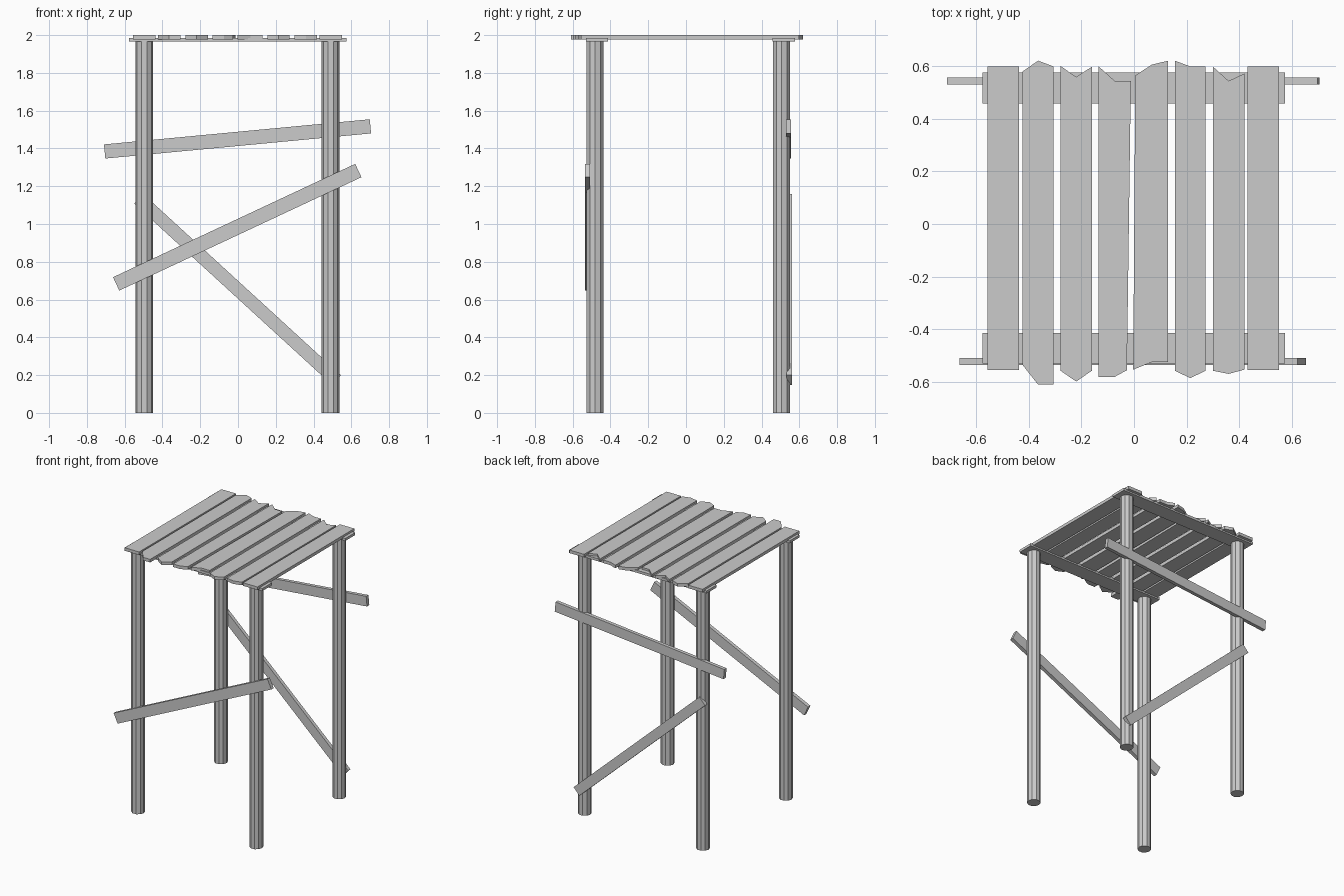
import bpy, bmesh, math
from mathutils import Vector

if "Cube" in bpy.data.objects:
    bpy.data.objects.remove(bpy.data.objects["Cube"])


def prism(name, outline, depth):
    """Extrude a closed 3D outline along a depth vector."""
    bm = bmesh.new()
    face = bm.faces.new([bm.verts.new(p) for p in outline])
    ext = bmesh.ops.extrude_face_region(bm, geom=[face], use_keep_orig=True)
    moved = [g for g in ext["geom"] if isinstance(g, bmesh.types.BMVert)]
    bmesh.ops.translate(bm, verts=moved, vec=depth)
    bmesh.ops.recalc_face_normals(bm, faces=bm.faces[:])
    mesh = bpy.data.meshes.new(name)
    bm.to_mesh(mesh)
    bm.free()
    obj = bpy.data.objects.new(name, mesh)
    bpy.context.collection.objects.link(obj)
    return obj


def brace(name, a, b, width, y0, y1):
    """Slanted board in the xz plane between end centres a and b."""
    a, b = Vector(a), Vector(b)
    d = (b - a).normalized()
    n = Vector((-d.y, d.x)) * width / 2
    pts = [(p.x, y0, p.y) for p in (a - n, b - n, b + n, a + n)]
    prism(name, pts, (0, y1 - y0, 0))


# Round posts
for side, x in (("left", -0.496), ("right", 0.49)):
    for end, y in (("front", -0.481), ("back", 0.506)):
        ring = [(x + 0.047 * math.cos(i * math.tau / 10),
                 y + 0.047 * math.sin(i * math.tau / 10), 0) for i in range(10)]
        prism(f"{end}_{side}_post", ring, (0, 0, 1.97))

# Flat rails under the deck
for end, y0, y1 in (("front", -0.53, -0.413), ("back", 0.458, 0.576)):
    prism(f"{end}_rail", [(-0.576, y0, 1.966), (0.574, y0, 1.966),
                          (0.574, y1, 1.966), (-0.576, y1, 1.966)], (0, 0, 0.019))

# Deck planks with broken ends: x left, x right, back y's, front y's
planks = [
    (-0.556, -0.436, (0.598, 0.598, 0.598), (-0.555, -0.555, -0.555)),
    (-0.423, -0.305, (0.579, 0.62, 0.598), (-0.535, -0.61, -0.61)),
    (-0.279, -0.160, (0.600, 0.558, 0.597), (-0.557, -0.598, -0.557)),
    (-0.134, -0.012, (0.598, 0.543, 0.543), (-0.58, -0.58, -0.555)),
    (0.005, 0.130, (0.564, 0.605, 0.62), (-0.553, -0.524, -0.524)),
    (0.155, 0.272, (0.62, 0.598, 0.598), (-0.557, -0.585, -0.557)),
    (0.299, 0.419, (0.598, 0.543, 0.571), (-0.557, -0.569, -0.553)),
    (0.431, 0.551, (0.598, 0.598, 0.598), (-0.555, -0.555, -0.555)),
]
for i, (x0, x1, back, front) in enumerate(planks):
    xs = (x0, (x0 + x1) / 2, x1)
    # the two middle planks slant along the split
    fx = {3: (x0, xs[1], x1 - 0.015), 4: (x0 - 0.008, xs[1], x1)}.get(i, xs)
    outline = [(x, y, 1.977) for x, y in zip(fx, front)]
    outline += [(x, y, 1.977) for x, y in zip(xs[::-1], back[::-1])]
    prism(f"deck_plank_{i + 1}", outline, (0, 0, 0.023))

# Slanted braces
brace("front_brace", (-0.645, 0.683), (0.637, 1.283), 0.078, -0.536, -0.508)
brace("back_upper_brace", (-0.706, 1.384), (0.701, 1.517), 0.075, 0.53, 0.557)
brace("back_lower_brace", (-0.5265, 1.134), (0.5215, 0.174), 0.07, 0.533, 0.56)
